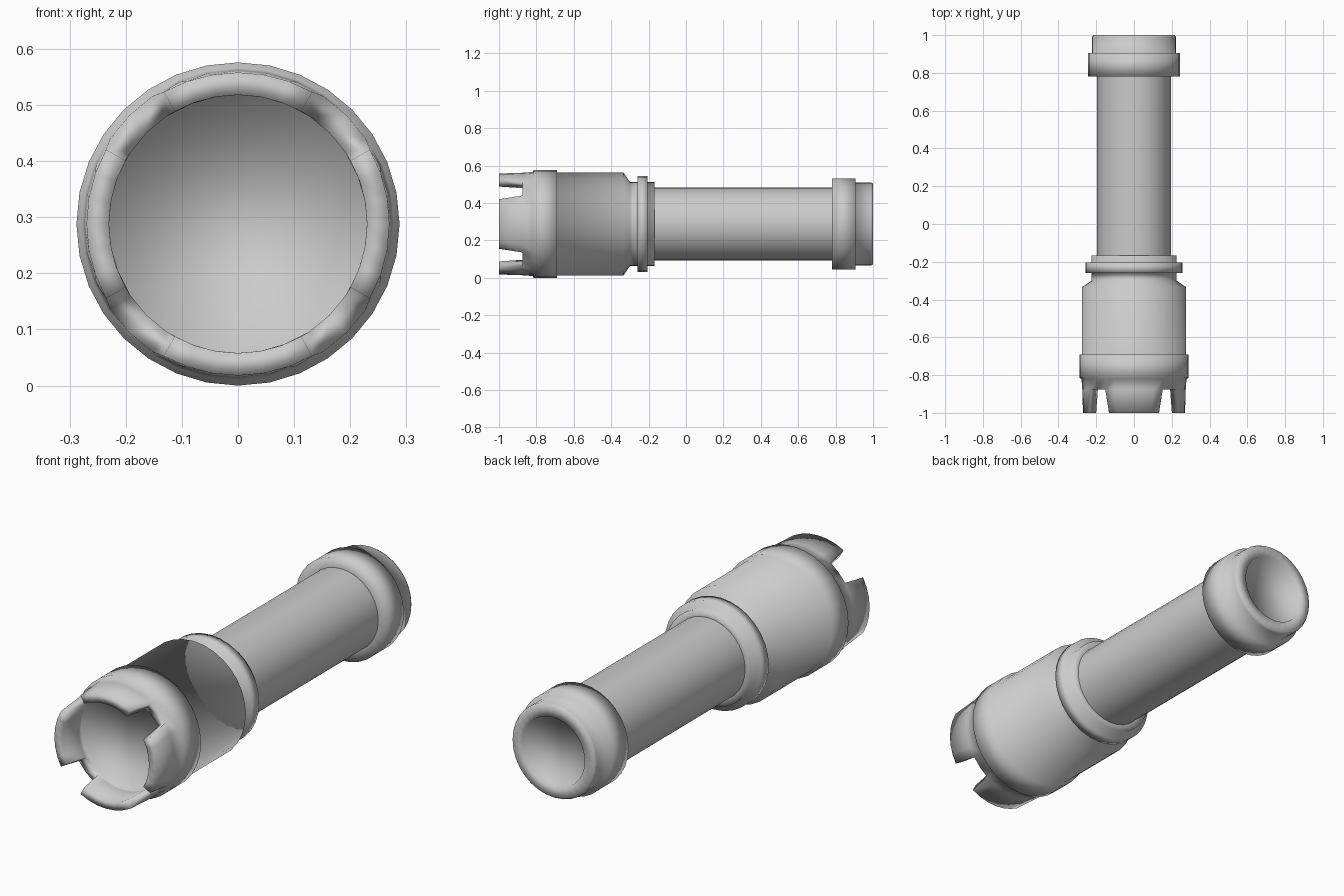
import bpy, bmesh
from math import sin, cos, pi

if "Cube" in bpy.data.objects:
    bpy.data.objects.remove(bpy.data.objects["Cube"])

SIDES = 32
AXIS_Z = 0.288
STEP = 2 * pi / SIDES


def point(y, r, a):
    return (r * sin(a), y, AXIS_Z + r * cos(a))


def ring(bm, y, r):
    return [bm.verts.new(point(y, r, i * STEP)) for i in range(SIDES)]


def lathe(bm, profile):
    # Rings along y, skinned together; returns first and last ring
    rings = [ring(bm, y, r) for y, r in profile]
    for a, b in zip(rings, rings[1:]):
        for i in range(SIDES):
            j = (i + 1) % SIDES
            bm.faces.new((a[i], a[j], b[j], b[i]))
    return rings[0], rings[-1]


def finish(bm, name):
    bmesh.ops.recalc_face_normals(bm, faces=bm.faces)
    for f in bm.faces:
        f.smooth = True
    mesh = bpy.data.meshes.new(name)
    bm.to_mesh(mesh)
    bm.free()
    obj = bpy.data.objects.new(name, mesh)
    bpy.context.collection.objects.link(obj)
    return obj


# Head: lens, inner wall, four-toothed crown, collar, barrel, shoulder, flange
bm = bmesh.new()
lens, inner = lathe(bm, [(-0.855, 0.23), (-0.875, 0.23)])
bm.faces.new(lens)
outer, _ = lathe(bm, [
    (-0.875, 0.274), (-0.82, 0.278), (-0.815, 0.288), (-0.69, 0.288),
    (-0.69, 0.276), (-0.335, 0.276), (-0.30, 0.225), (-0.26, 0.225),
    (-0.26, 0.256), (-0.205, 0.256), (-0.205, 0.225), (-0.168, 0.225),
    (-0.168, 0.193)])

# Crown teeth, narrowing towards the tip
tips = {}
for i in range(SIDES):
    centre = 8 * round(i / 8)
    if abs(i - centre) <= 3:
        a = (centre + (i - centre) * 0.87) * STEP
        tips[i] = [bm.verts.new(point(-1, r, a)) for r in (0.23, 0.27)]
for i in range(SIDES):
    j = (i + 1) % SIDES
    if i in tips and j in tips:
        (ai, ao), (bi, bo) = tips[i], tips[j]
        bm.faces.new((inner[i], inner[j], bi, ai))
        bm.faces.new((ai, bi, bo, ao))
        bm.faces.new((ao, bo, outer[j], outer[i]))
    else:
        bm.faces.new((inner[i], inner[j], outer[j], outer[i]))
        for k in (i, j):
            if k in tips:
                bm.faces.new((inner[k], tips[k][0], tips[k][1], outer[k]))
finish(bm, "head")

# Handle tube
bm = bmesh.new()
lathe(bm, [(-0.18, 0.195), (0.79, 0.195)])
finish(bm, "handle_tube")

# Tail cap: collar, end rim and recessed end disc
bm = bmesh.new()
_, disc = lathe(bm, [
    (0.78, 0.19), (0.78, 0.243), (0.905, 0.243), (0.905, 0.223),
    (0.988, 0.223), (1.0, 0.216), (1.0, 0.165), (0.975, 0.16)])
bm.faces.new(disc)
finish(bm, "tail_cap")
